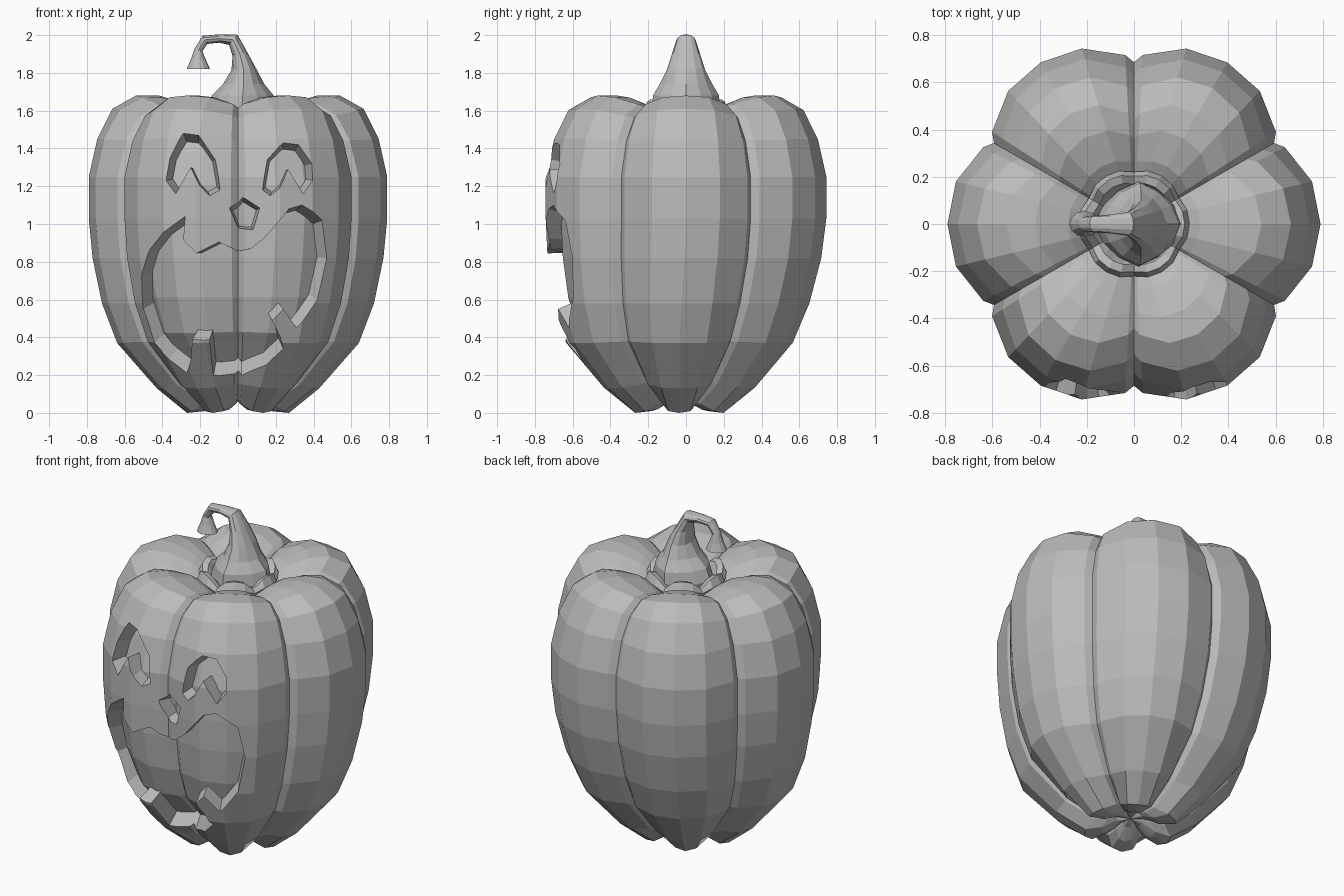
import bpy, bmesh, math
from mathutils import Vector
from mathutils.bvhtree import BVHTree

cube = bpy.data.objects.get("Cube")
if cube:
    bpy.data.objects.remove(cube, do_unlink=True)

grey = bpy.data.materials.new("plain_grey")
grey.use_nodes = True
grey.diffuse_color = (0.5, 0.5, 0.5, 1)
grey.node_tree.nodes["Principled BSDF"].inputs["Base Color"].default_value = (0.5, 0.5, 0.5, 1)

CORE = Vector((0, 0, 0.85))


def make_object(name, bm):
    bmesh.ops.recalc_face_normals(bm, faces=bm.faces)
    mesh = bpy.data.meshes.new(name)
    bm.to_mesh(mesh)
    bm.free()
    mesh.materials.append(grey)
    obj = bpy.data.objects.new(name, mesh)
    bpy.context.collection.objects.link(obj)
    return obj


def loft(name, rings):
    """Skin a list of closed rings and cap both ends with a fan."""
    bm = bmesh.new()
    rows = [[bm.verts.new(p) for p in ring] for ring in rings]
    n = len(rows[0])
    for a, b in zip(rows, rows[1:]):
        for i in range(n):
            j = (i + 1) % n
            bm.faces.new((a[i], a[j], b[j], b[i]))
    for row in (rows[0], rows[-1]):
        cap = bm.faces.new(row)
        bmesh.ops.poke(bm, faces=[cap])
    return make_object(name, bm)


def subtract(obj, cutter):
    mod = obj.modifiers.new("cut", "BOOLEAN")
    mod.operation = "DIFFERENCE"
    mod.solver = "EXACT"
    mod.object = cutter
    bpy.context.view_layer.update()
    graph = bpy.context.evaluated_depsgraph_get()
    mesh = bpy.data.meshes.new_from_object(obj.evaluated_get(graph))
    obj.modifiers.clear()
    obj.data = mesh


# Six-lobed body: radius and height along a lobe ridge, then along a crease
ridge = [(.08, .05), (.17, .01), (.27, 0), (.43, .13), (.64, .37), (.72, .58), (.77, .82),
         (.79, 1.03), (.79, 1.25), (.745, 1.45), (.665, 1.61), (.54, 1.68), (.42, 1.68),
         (.28, 1.64), (.17, 1.57)]
crease = [(.06, .08), (.1, .07), (.17, .07), (.34, .16), (.54, .38), (.62, .58), (.67, .82),
          (.685, 1.03), (.685, 1.25), (.63, 1.44), (.55, 1.56), (.44, 1.615), (.36, 1.605),
          (.26, 1.57), (.16, 1.53)]
lobe = [(-30, 0), (-27, .3), (-13.4, .86), (0, 1), (13.4, .86), (27, .3)]


def lean(z):
    """The foot of the body sits slightly forward."""
    return -0.035 * min(1, max(0, (0.95 - z) / 0.55))


def pumpkin(name, scale=1.0):
    rings = []
    for (r1, z1), (r0, z0) in zip(ridge, crease):
        ring = []
        for k in range(6):
            for offset, f in lobe:
                a = math.radians(60 * k + offset)
                r, z = r0 + (r1 - r0) * f, z0 + (z1 - z0) * f
                p = Vector((r * math.cos(a), r * math.sin(a) + lean(z), z))
                ring.append(CORE + (p - CORE) * scale)
        rings.append(ring)
    return loft(name, rings)


body = pumpkin("pumpkin_body")
inner = pumpkin("inner_helper", 0.89)

# Outlines of the carved face, as x and z
mouth = [(-.28, 1.04), (-.4, .95), (-.47, .86), (-.51, .72), (-.5, .55), (-.44, .37), (-.36, .28),
         (-.27, .21), (-.25, .28), (-.24, .39), (-.15, .39), (-.13, .2), (.02, .2), (.14, .25),
         (.24, .34), (.22, .41), (.18, .49), (.24, .55), (.31, .45), (.42, .6), (.47, .82),
         (.445, 1.02), (.34, 1.1), (.27, 1.08), (.14, .925), (.07, .87), (0, .855), (-.1, .905),
         (-.22, .845), (-.29, .915)]
right_eye = [(-.33, 1.16), (-.38, 1.23), (-.36, 1.35), (-.29, 1.48), (-.21, 1.47), (-.12, 1.34),
             (-.095, 1.18), (-.15, 1.15), (-.2, 1.2), (-.25, 1.3)]
left_eye = [(.345, 1.16), (.395, 1.23), (.39, 1.32), (.32, 1.42), (.24, 1.43), (.155, 1.34),
            (.13, 1.18), (.17, 1.15), (.22, 1.19), (.265, 1.29)]
nose = [(-.045, 1.085), (.025, 1.14), (.115, 1.085), (.08, .97), (0, .98)]

bm = bmesh.new()
bm.from_mesh(body.data)
skin = BVHTree.FromBMesh(bm)
bm.free()


def carve(name, outline, focus):
    """Cut a recess whose walls lean toward focus and whose floor follows the body."""
    bm = bmesh.new()
    near, far = [], []
    for x, z in outline:
        hit = skin.ray_cast(Vector((x, -2, z)), Vector((0, 1, 0)))[0]
        near.append(bm.verts.new(focus + (hit - focus) * 1.6))
        far.append(bm.verts.new(focus + (hit - focus) * 0.5))
    n = len(near)
    for i in range(n):
        j = (i + 1) % n
        bm.faces.new((near[i], near[j], far[j], far[i]))
    caps = [bm.faces.new(near), bm.faces.new(far)]
    bmesh.ops.recalc_face_normals(bm, faces=bm.faces)
    bmesh.ops.triangulate(bm, faces=caps)
    cutter = make_object(name, bm)
    cutter.hide_render = True
    subtract(cutter, inner)
    subtract(body, cutter)
    bpy.data.objects.remove(cutter, do_unlink=True)


carve("mouth_cutter", mouth, CORE)
carve("right_eye_cutter", right_eye, Vector((-.2, -.25, 1.28)))
carve("left_eye_cutter", left_eye, Vector((.22, -.25, 1.27)))
carve("nose_cutter", nose, Vector((.03, -.35, 1.03)))
bpy.data.objects.remove(inner, do_unlink=True)

# Curled stem: centre x, centre z, half width in plane, half depth, tilt in degrees
stem_path = [(.01, 1.54, .17, .17, 0), (.02, 1.61, .19, .18, 0), (.025, 1.68, .165, .175, 0),
             (.03, 1.74, .11, .14, 0), (.03, 1.82, .065, .1, 5), (.01, 1.9, .04, .075, 15),
             (-.025, 1.975, .035, .05, 50), (-.1, 1.982, .022, .04, 90),
             (-.175, 1.975, .025, .035, 120), (-.21, 1.92, .022, .03, 165),
             (-.21, 1.87, .04, .04, 180), (-.21, 1.82, .062, .055, 180)]
rings = []
for step, (cx, cz, w, d, tilt) in enumerate(stem_path):
    t = math.radians(tilt)
    ring = []
    for i in range(12):
        a = math.tau * i / 12
        flute = 0.9 if i % 3 and step < 4 else 1
        u = w * flute * math.cos(a)
        ring.append((cx + u * math.cos(t), d * flute * math.sin(a), cz + u * math.sin(t)))
    rings.append(ring)
loft("curled_stem", rings)

# Lumpy collar around the foot of the stem, dipping at every crease
collar = []
for r, z, dip in [(.16, 1.53, 0), (.22, 1.56, .01), (.235, 1.61, .03), (.215, 1.66, .06),
                  (.18, 1.65, .06), (.15, 1.58, .01)]:
    ring = []
    for i in range(24):
        a = math.tau * i / 24
        low = (0, 0.2, 1, 0.2)[i % 4]
        reach = r * (1 - 0.06 * low)
        ring.append((reach * math.cos(a), reach * math.sin(a), z - dip * low))
    collar.append(ring)
loft("stem_collar", collar)
